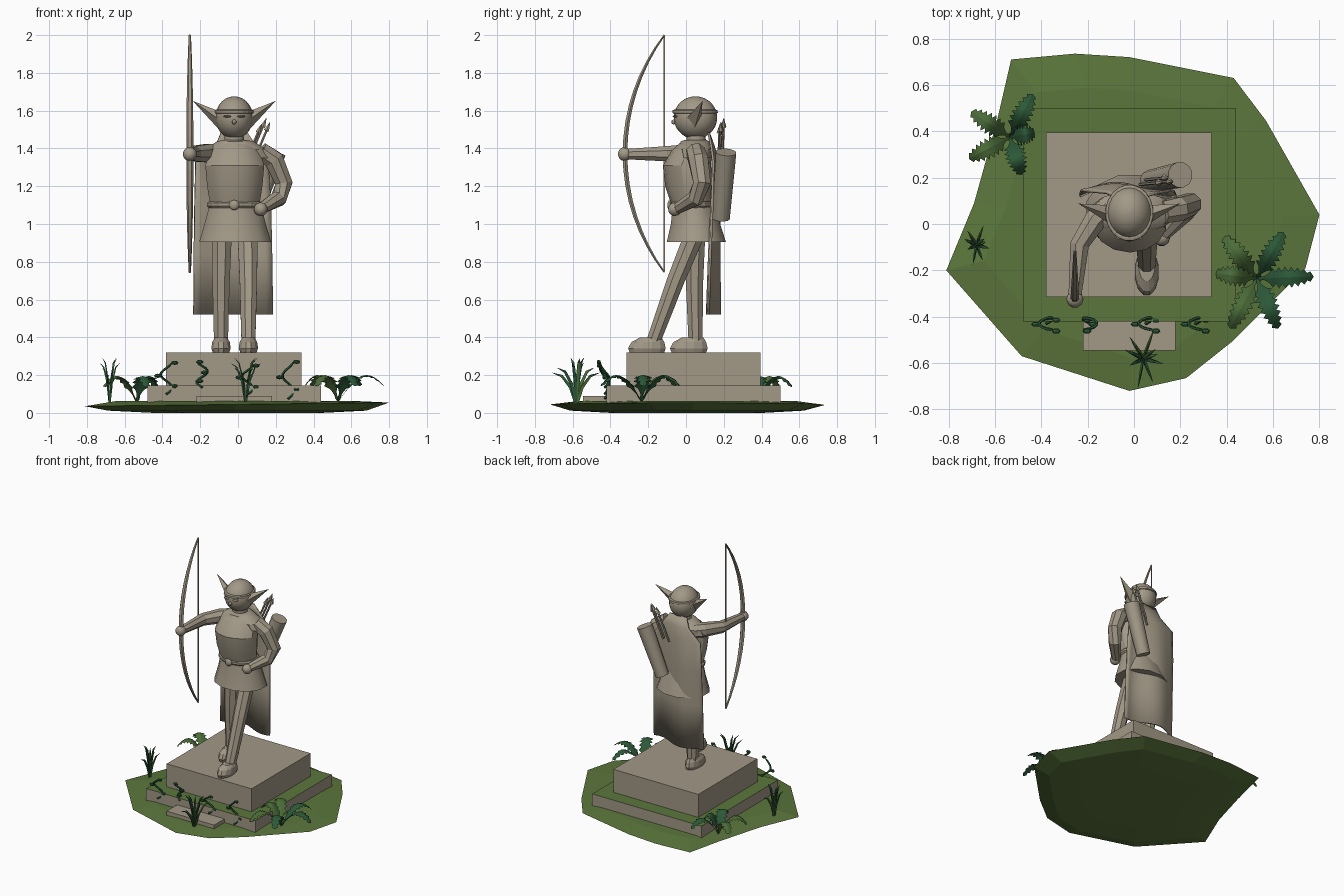
import bpy, bmesh, math
from math import sin, cos, pi, radians
from mathutils import Vector

if "Cube" in bpy.data.objects:
    bpy.data.objects.remove(bpy.data.objects["Cube"])


def material(name, rgb):
    m = bpy.data.materials.new(name)
    m.diffuse_color = (*rgb, 1)
    m.use_nodes = True
    m.node_tree.nodes["Principled BSDF"].inputs["Base Color"].default_value = m.diffuse_color
    return m


STONE = material("stone", (0.36, 0.315, 0.24))
GRASS = material("grass", (0.105, 0.18, 0.045))
LEAF = material("leaf_green", (0.07, 0.15, 0.04))
DARK = material("dark_leaf", (0.025, 0.10, 0.04))


def make(name, verts, faces, mat=STONE, smooth=None):
    me = bpy.data.meshes.new(name)
    me.from_pydata([tuple(v) for v in verts], [], faces)
    bm = bmesh.new()
    bm.from_mesh(me)
    bmesh.ops.recalc_face_normals(bm, faces=bm.faces)
    bm.to_mesh(me)
    bm.free()
    me.materials.append(mat)
    ob = bpy.data.objects.new(name, me)
    bpy.context.collection.objects.link(ob)
    if smooth:
        bpy.ops.object.select_all(action='DESELECT')
        ob.select_set(True)
        bpy.context.view_layer.objects.active = ob
        bpy.ops.object.shade_smooth_by_angle(angle=radians(smooth))
    return ob


def skin(name, rings, mat=STONE, smooth=None):
    """Bridge equal rings of points and cap both ends."""
    n = len(rings[0])
    faces = [(i * n + j, i * n + (j + 1) % n, (i + 1) * n + (j + 1) % n, (i + 1) * n + j)
             for i in range(len(rings) - 1) for j in range(n)]
    last = (len(rings) - 1) * n
    faces += [tuple(range(n)), tuple(range(last, last + n))]
    return make(name, [p for r in rings for p in r], faces, mat, smooth)


def loft(name, rows, n=12, smooth=None):
    """Rows are (centre x, centre y, z, radius x, radius y)."""
    rings = [[(x + rx * cos(2 * pi * (k + .5) / n), y + ry * sin(2 * pi * (k + .5) / n), z)
              for k in range(n)] for x, y, z, rx, ry in rows]
    return skin(name, rings, STONE, smooth)


def tube(name, pts, radii, n=6, mat=STONE, ref=(0, 1, 0), flat=1, smooth=None):
    pts = [Vector(p) for p in pts]
    rings = []
    for i, p in enumerate(pts):
        t = (pts[min(i + 1, len(pts) - 1)] - pts[max(i - 1, 0)]).normalized()
        u = t.cross(Vector(ref)).normalized()
        v = t.cross(u)
        rings.append([p + radii[i] * (u * flat * cos(2 * pi * (k + .5) / n) + v * sin(2 * pi * (k + .5) / n))
                      for k in range(n)])
    return skin(name, rings, mat, smooth)


def ball(name, c, r, seg=16, rows=10, mat=STONE, smooth=40):
    rings = [[(c[0] + r[0] * sin(a) * cos(2 * pi * k / seg), c[1] + r[1] * sin(a) * sin(2 * pi * k / seg),
               c[2] + r[2] * cos(a)) for k in range(seg)]
             for a in (pi * (i + .08) / (rows + .16) for i in range(rows + 1))]
    return skin(name, rings, mat, smooth)


def box(name, x0, x1, y0, y1, z0, z1):
    return skin(name, [[(x0, y0, z), (x1, y0, z), (x1, y1, z), (x0, y1, z)] for z in (z0, z1)])


# Grassy ground slab with a shallow belly
outline = [(-.53, .71), (-.255, .735), (-.02, .72), (.43, .63), (.57, .445), (.80, .04), (.74, -.19),
           (.42, -.51), (.225, -.665), (-.02, -.72), (-.485, -.57), (-.81, -.20), (-.69, .09), (-.59, .45)]
skin("ground", [[(x * s, y * s, z + .012 * x * (s == 1)) for x, y in outline]
                for s, z in ((.55, 0), (.85, .012), (1, .045), (.8, .062))], GRASS)

# Plinth: lower step with a grassy top, upper block and front step
lower = box("lower_step", -.48, .44, -.42, .50, .03, .145)
lower.data.materials.append(GRASS)
for f in lower.data.polygons:
    f.material_index = int(f.normal.z > .9)
box("upper_block", -.38, .335, -.315, .395, .14, .32)
box("front_step", -.22, .18, -.545, -.41, .05, .09)

# Feet and legs
for side, x, yf, hip, knee in (("rear", -.09, .015, .05, .045), ("front", .055, -.207, .06, -.055)):
    loft(side + "_foot", [(x, yf, .32, .045, .095), (x, yf, .342, .053, .103),
                          (x, yf + .005, .375, .048, .09), (x, yf + .02, .398, .034, .06)], 12)
    ya = yf + .035
    tube(side + "_leg", [(x + (.005 if x < 0 else -.005), hip, .98), (x, knee, .7), (x, ya, .38)],
         [.058, .05, .04], 8, ref=(0, 1, 0))

# Tunic: skirt, belt, buckle, chest and shoulder mantle
loft("skirt", [(-.015, .055, .905, .197, .162), (-.015, .05, 1.0, .168, .135), (-.015, .035, 1.12, .135, .105)], 12, 35)
loft("belt", [(-.015, .035, 1.085, .143, .112), (-.015, .035, 1.095, .152, .120),
              (-.015, .035, 1.11, .152, .120), (-.015, .035, 1.12, .143, .112)], 16)
ball("buckle", (-.02, -.085, 1.1), (.027, .015, .027), 10, 6)
loft("chest", [(-.017, .035, 1.08, .13, .105), (-.017, .015, 1.2, .15, .125), (-.017, .005, 1.31, .16, .128),
               (-.017, .03, 1.39, .135, .105), (-.017, .045, 1.435, .08, .07)], 14, 30)
loft("mantle", [(-.005, .05, 1.35, .195, .085), (-.01, .05, 1.395, .17, .095), (-.015, .05, 1.437, .10, .08),
                (-.017, .05, 1.445, .06, .06)], 12, 30)
loft("neck", [(-.02, .055, 1.42, .055, .055), (-.02, .05, 1.5, .05, .05)], 12, 40)

# Head, headband, nose and mouth bead
HX = -.02
ball("head", (HX, .05, 1.563), (.1, .115, .113), 20, 14)
loft("headband", [(HX, .048, 1.585, .099, .116), (HX, .048, 1.588, .104, .122),
                  (HX, .048, 1.602, .103, .121), (HX, .048, 1.605, .097, .113)], 20)
for s in (-1, 1):
    ball("eye", (HX + s * .035, -.055, 1.57), (.024, .016, .006), 8, 5)
ball("nose", (HX, -.064, 1.54), (.012, .014, .013), 8, 6)

# Long pointed ears
for s in (-1, 1):
    base = [(.075, -.005, 1.55), (.075, .035, 1.595), (.07, .08, 1.56), (.085, .045, 1.505)]
    pts = [(HX + s * x, y, z) for x, y, z in base] + [(HX + s * .22, .088, 1.652)]
    make("ear", pts, [(0, 1, 4), (1, 2, 4), (2, 3, 4), (3, 0, 4), (0, 1, 2, 3)])

# Arms and hands
tube("bow_arm", [(-.11, .07, 1.37), (-.165, .02, 1.375), (-.235, -.09, 1.372), (-.255, -.31, 1.37)],
     [.055, .052, .044, .03], 8, ref=(0, 0, 1))
ball("bow_hand", (-.255, -.325, 1.37), (.037, .037, .037), 10, 8)
tube("resting_arm", [(.12, .05, 1.385), (.19, .065, 1.34), (.243, .085, 1.215), (.215, .05, 1.135), (.12, -.05, 1.08)],
     [.052, .056, .05, .045, .03], 8)
ball("resting_hand", (.12, -.06, 1.078), (.036, .036, .036), 10, 8)

# Bow with string
R, N = 1.05, 16
angles = [math.asin(.628 / R) * (2 * i / N - 1) for i in range(N + 1)]
tube("bow", [(-.255, -.323 + R - R * cos(a), 1.372 + R * sin(a)) for a in angles],
     [.006 + .013 * (1 - abs(2 * i / N - 1) ** 2) for i in range(N + 1)], 6, ref=(1, 0, 0), flat=.75)
tube("bow_string", [(-.255, -.115, .75), (-.255, -.115, 1.995)], [.004, .004], 4)

# Cape: gathered at the neck, rippled towards the hem
verts, faces, C = [], [], 12
rows = [(1.485, -.09, .05, .12), (1.41, -.12, .10, .14), (1.33, -.225, .16, .155), (1.1, -.23, .175, .155),
        (.85, -.233, .18, .15), (.52, -.235, .185, .145)]
for i, (z, x0, x1, y) in enumerate(rows):
    for j in range(C + 1):
        u = j / C
        verts.append((x0 + (x1 - x0) * u, y + .007 * i * sin(u * 2 * pi - .8), z))
for i in range(len(rows) - 1):
    for j in range(C):
        a = i * (C + 1) + j
        faces.append((a, a + 1, a + C + 2, a + C + 1))
cape = make("cape", verts, faces, STONE, 40)
sol = cape.modifiers.new("thickness", 'SOLIDIFY')
sol.thickness = .012
sol.offset = 0

# Quiver and arrows
tube("quiver", [(.07, .185, 1.03), (.2, .212, 1.38)], [.048, .056], 12, smooth=40)
for x, y, h in ((.125, .18, 1.53), (.15, .2, 1.56), (.17, .185, 1.54)):
    d = Vector((.42, .04, 1)).normalized()
    tip = Vector((x, y, h))
    tube("arrow", [tip - d * .26, tip - d * .05, tip - d * .05, tip], [.007, .007, .016, .001], 6)


# Plants
def frond(name, c, ang, length, mat, height=.125, width=.042):
    """Arching leaf with toothed edges."""
    d, s, n = Vector((cos(ang), sin(ang), 0)), Vector((-sin(ang), cos(ang), 0)), 18
    vs, fs = [], []
    for i in range(n + 1):
        t = i / n
        p = Vector(c) + d * length * t + Vector((0, 0, height * sin(pi * min(1, t * .85)) + .025 * t))
        w = width * (sin(pi * (t * .82 + .1)) ** .8) * (1.1 if i % 2 else .62) * (t < 1) * (.35 if t < .2 else 1) + .001
        vs += [p + s * w - Vector((0, 0, w * .25)), p, p - s * w - Vector((0, 0, w * .25))]
    for i in range(n):
        for j in (0, 1):
            a = 3 * i + j
            fs.append((a, a + 1, a + 4, a + 3))
    make(name, vs, fs, mat)


for centre, leaves in (((.53, -.235, .06), ((128, .23), (60, .23), (2, .245), (-67, .235), (-118, .245), (173, .18))),
                       ((-.535, .375, .055), ((62, .21), (147, .2), (208, .2), (287, .17), (10, .11)))):
    for deg, ln in leaves:
        frond("fern_leaf", centre, radians(deg), ln, DARK if cos(radians(deg)) > 0.2 else LEAF)

for cx, cy, reach, top in ((.04, -.58, .13, .235), (-.68, -.09, .085, .235)):
    for k in range(9):
        a, h = k * 2.4 + .3, top * (1 - .11 * (k % 4))
        r = reach * (.5 + .17 * (k % 4))
        tube("grass_blade", [(cx + r * q * cos(a), cy + r * q * sin(a), .055 + h * sin(f * pi / 2))
                             for f, q in ((0, .05), (.35, .25), (.7, .6), (1, 1))],
             [.009, .012, .009, .001], 4, DARK if k % 3 else LEAF, flat=.5)

# Curling vines along the front of the plinth
for x, s, z0, z1 in ((-.38, 1, .1, .265), (-.19, -1, .135, .27), (.05, 1, .1, .25), (.265, 1, .075, .27)):
    m = 12
    path = [(x + s * .03 * sin(i / m * 2.4 * pi), -.43 + .025 * sin(i / m * 5), z0 + (z1 - z0) * i / m)
            for i in range(m + 1)]
    tube("vine", path, [.007] * m + [.003], 5, DARK)
    for i, side in ((3, 1), (7, -1), (m, 1)):
        p = path[i]
        ball("vine_leaf", (p[0] + side * .016, p[1] - .008, p[2]), (.02, .012, .011), 6, 4, DARK, None)
